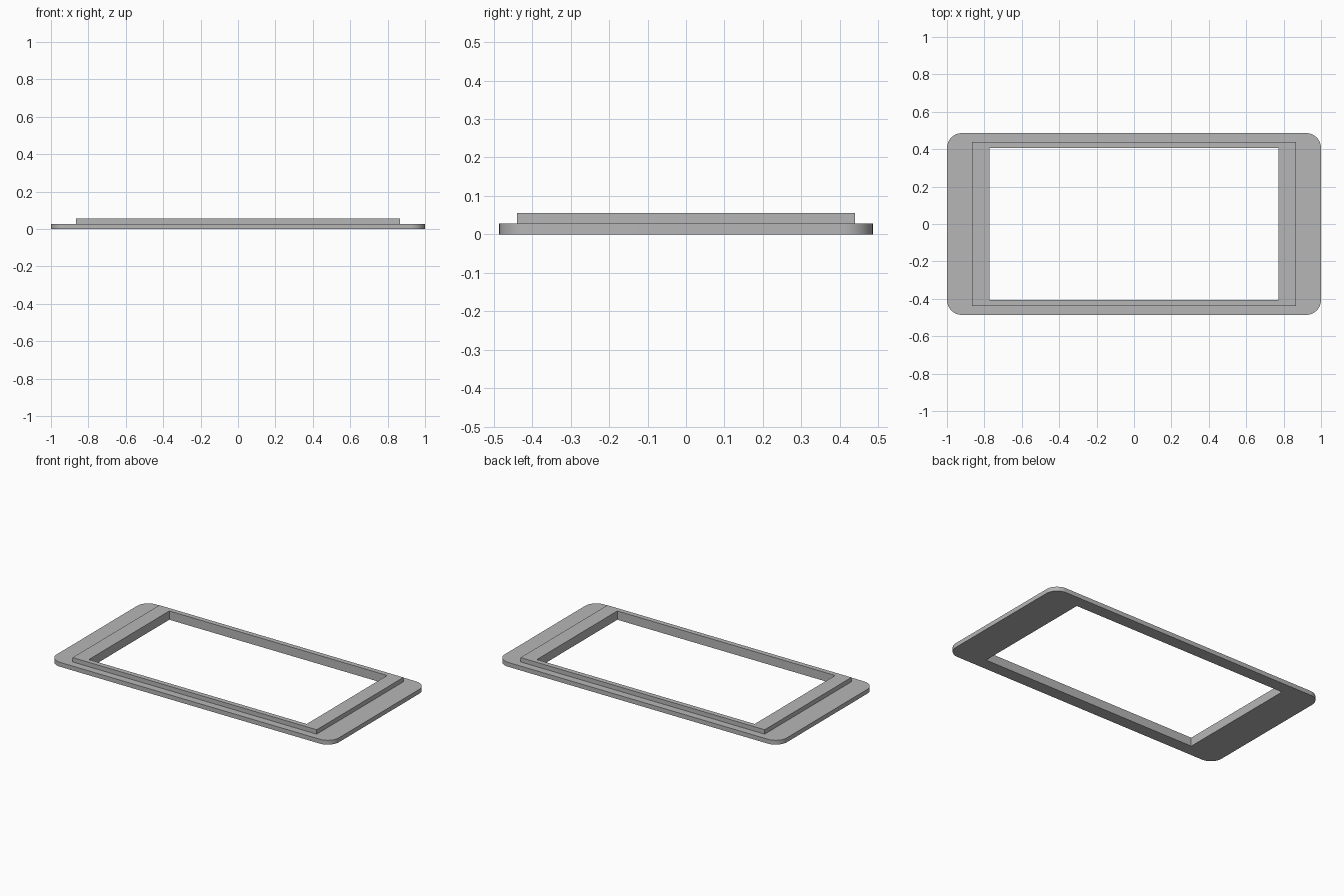
import bpy
import bmesh
from math import cos, sin, pi, radians

cube = bpy.data.objects.get("Cube")
if cube:
    bpy.data.objects.remove(cube, do_unlink=True)

# One plain grey for the whole frame
grey = bpy.data.materials.new("plain grey")
grey.use_nodes = True
colour = (0.47, 0.47, 0.47, 1)
grey.diffuse_color = colour
grey.node_tree.nodes["Principled BSDF"].inputs["Base Color"].default_value = colour


def rectangle(half_x, half_y, radius=0.0, steps=12):
    """Counter-clockwise outline, with rounded corners if radius is given."""
    points = []
    for i, (sx, sy) in enumerate([(1, 1), (-1, 1), (-1, -1), (1, -1)]):
        cx, cy = sx * (half_x - radius), sy * (half_y - radius)
        for k in range(steps + 1 if radius else 1):
            a = (i + k / steps) * pi / 2
            points.append((cx + radius * cos(a), cy + radius * sin(a)))
    return points


def ring(name, outer, inner, bottom, top):
    """Flat frame between two outlines, extruded upward."""
    bm = bmesh.new()
    edges = []
    for outline in (outer, inner):
        verts = [bm.verts.new((x, y, bottom)) for x, y in outline]
        edges += [bm.edges.new((v, verts[i - 1])) for i, v in enumerate(verts)]
    bmesh.ops.triangle_fill(bm, edges=edges, use_beauty=True, normal=(0, 0, 1))
    extruded = bmesh.ops.extrude_face_region(bm, geom=bm.faces[:], use_keep_orig=True)
    moved = [g for g in extruded["geom"] if isinstance(g, bmesh.types.BMVert)]
    bmesh.ops.translate(bm, verts=moved, vec=(0, 0, top - bottom))
    bmesh.ops.recalc_face_normals(bm, faces=bm.faces[:])
    mesh = bpy.data.meshes.new(name)
    bm.to_mesh(mesh)
    bm.free()
    mesh.materials.append(grey)
    obj = bpy.data.objects.new(name, mesh)
    bpy.context.collection.objects.link(obj)
    bpy.ops.object.select_all(action="DESELECT")
    obj.select_set(True)
    bpy.context.view_layer.objects.active = obj
    bpy.ops.object.shade_smooth_by_angle(angle=radians(30))


opening = rectangle(0.772, 0.407)

# Wide base plate with rounded corners, and the raised lip around the opening
ring("base_frame", rectangle(1.0, 0.486, 0.08), opening, 0.0, 0.028)
ring("raised_lip", rectangle(0.865, 0.439), opening, 0.028, 0.056)
